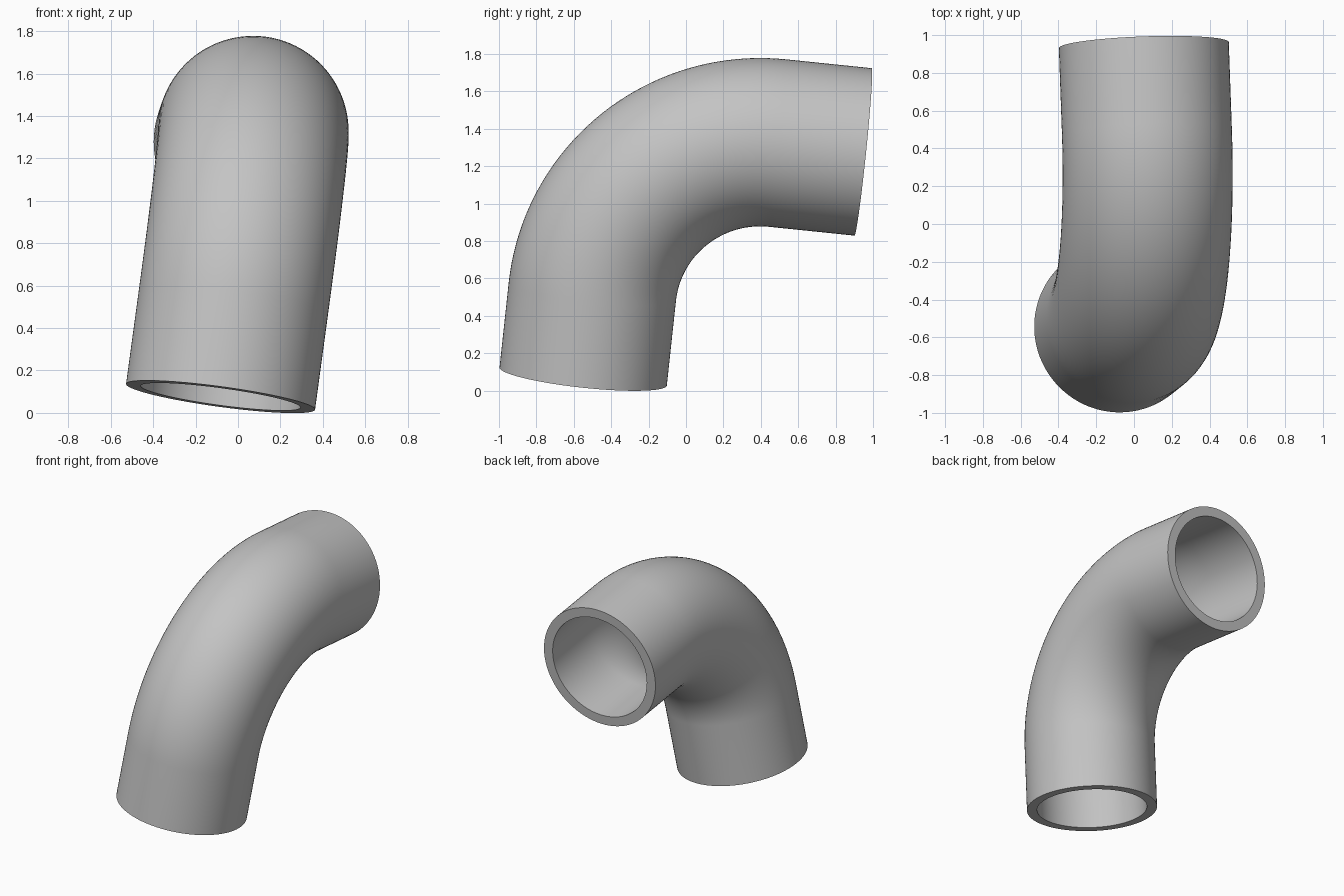
import bpy, bmesh, math
from mathutils import Vector

cube = bpy.data.objects.get("Cube")
if cube:
    bpy.data.objects.remove(cube, do_unlink=True)

OUTER, INNER = 0.45, 0.38        # pipe radii
BEND, STRAIGHT = 0.90, 0.46      # bend radius and length of each straight end
SIDES, STEPS = 96, 40

# Directions of the two legs and the point where their axes cross
rise = Vector((0.136, 0.108, 1)).normalized()
run = Vector((-0.035, 1, -0.1))
run = (run - rise * run.dot(rise)).normalized()
side = rise.cross(run)
corner = Vector((0.10, -0.405, 1.416))
bend_centre = corner - rise * BEND + run * BEND

# Centre line stations: position and the outward direction of the bend
stations = [(bend_centre - run * BEND - rise * STRAIGHT, -run)]
for i in range(STEPS + 1):
    a = math.pi / 2 * i / STEPS
    out = rise * math.sin(a) - run * math.cos(a)
    stations.append((bend_centre + out * BEND, out))
stations.append((bend_centre + rise * BEND + run * STRAIGHT, rise))

bm = bmesh.new()


def ring(centre, out, radius):
    angles = [math.tau * k / SIDES for k in range(SIDES)]
    return [bm.verts.new(centre + radius * (out * math.cos(t) + side * math.sin(t)))
            for t in angles]


def bridge(a, b):
    for k in range(SIDES):
        n = (k + 1) % SIDES
        bm.faces.new((a[k], a[n], b[n], b[k]))


# Outer skin forwards, bore backwards, closed into one loop by the end rims
rings = [ring(c, o, OUTER) for c, o in stations]
rings += [ring(c, o, INNER) for c, o in reversed(stations)]
for a, b in zip(rings, rings[1:] + rings[:1]):
    bridge(a, b)
bmesh.ops.recalc_face_normals(bm, faces=bm.faces)

mesh = bpy.data.meshes.new("pipe_elbow")
bm.to_mesh(mesh)
bm.free()
pipe = bpy.data.objects.new("pipe_elbow", mesh)
bpy.context.collection.objects.link(pipe)

# Plain grey finish
grey = bpy.data.materials.new("grey")
grey.use_nodes = True
colour = (0.55, 0.55, 0.55, 1)
grey.diffuse_color = colour
grey.node_tree.nodes["Principled BSDF"].inputs["Base Color"].default_value = colour
mesh.materials.append(grey)

# Smooth walls with crisp rims
bpy.ops.object.select_all(action="DESELECT")
pipe.select_set(True)
bpy.context.view_layer.objects.active = pipe
bpy.ops.object.shade_smooth_by_angle(angle=math.radians(30))
